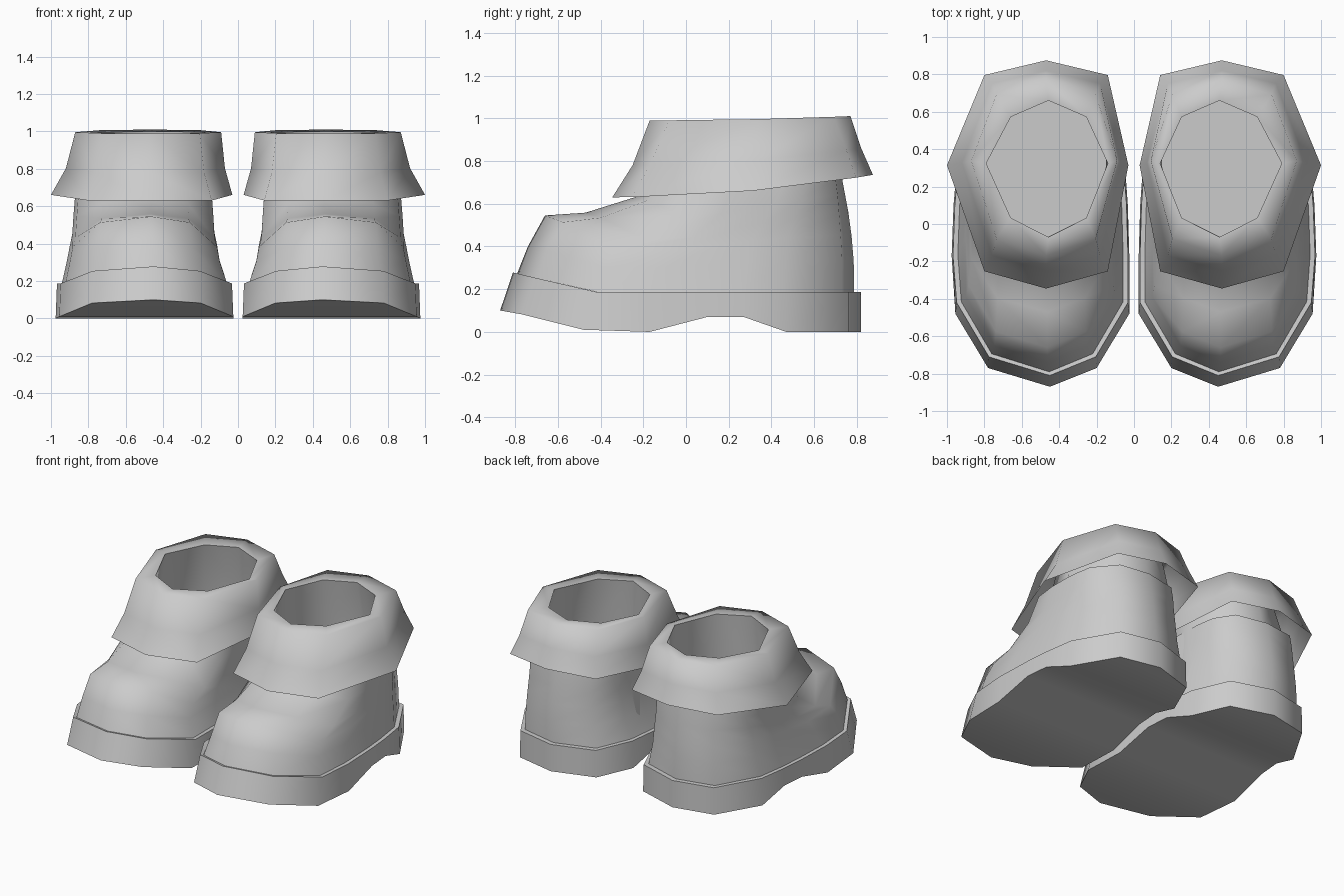
import bpy, math

if "Cube" in bpy.data.objects:
    bpy.data.objects.remove(bpy.data.objects["Cube"], do_unlink=True)

grey = bpy.data.materials.new("light_grey")
grey.use_nodes = True
grey.diffuse_color = (0.6, 0.6, 0.6, 1)
grey.node_tree.nodes["Principled BSDF"].inputs["Base Color"].default_value = (0.6, 0.6, 0.6, 1)


def lerp(a, b, t):
    return a + (b - a) * t


def across(start, n):
    """Strip of faces joining opposite points of a ring that starts at the toe."""
    faces = [(start, start + 1, start + n - 1)]
    for i in range(1, n // 2 - 1):
        faces.append((start + i, start + i + 1, start + n - i - 1, start + n - i))
    faces.append((start + n // 2 - 1, start + n // 2, start + n // 2 + 1))
    return faces


def loft(name, rings, caps=False, angle=180):
    """Skin a stack of rings, then mirror it into the pair."""
    n = len(rings[0])
    verts = [p for ring in rings for p in ring]
    faces = []
    for r in range(len(rings) - 1):
        for i in range(n):
            j = (i + 1) % n
            faces.append((r * n + i, r * n + j, r * n + n + j, r * n + n + i))
    if caps:
        faces += [f[::-1] for f in across(0, n)] + across((len(rings) - 1) * n, n)
    mesh = bpy.data.meshes.new(name)
    mesh.from_pydata(verts, [], faces)
    mesh.materials.append(grey)
    obj = bpy.data.objects.new(name, mesh)
    bpy.context.collection.objects.link(obj)
    bpy.ops.object.select_all(action='DESELECT')
    obj.select_set(True)
    bpy.context.view_layer.objects.active = obj
    bpy.ops.object.shade_smooth_by_angle(angle=math.radians(angle))
    obj.modifiers.new("pair", 'MIRROR').use_axis[0] = True


# Footprint of the left boot, from the toe round the outer side to the heel and back
outline = [(.45, -.87), (.78, -.77), (.955, -.48), (.975, -.17), (.965, .1), (.95, .27),
           (.92, .47), (.75, .76), (.47, .82), (.18, .73), (.07, .48), (.045, .27),
           (.033, .1), (.025, -.17), (.025, -.48), (.20, -.77)]


# Sole: toe spring and arch underneath, raised lip at the toe
def bottom_z(y):
    if y < -.45:
        return .01 + .09 * min(1, (-.48 - y) / .36)
    return .07 if 0 < y < .4 else 0


def top_ring(width, length, toe_shift):
    ring = []
    for x, y in outline:
        y = y * length + (toe_shift if y < -.3 else 0)
        ring.append((.5 + (x - .5) * width, y, .187 + max(0, -.43 - y) * .24))
    return ring


sole_bottom = [(x, y, bottom_z(y)) for x, y in outline]
loft("soles", [sole_bottom, top_ring(.985, 1, .06)], caps=True, angle=62)


# Upper: toe box, instep and ankle as tilted rings of the footprint, drooping at the sides
def upper_ring(fy, fz, by, bz, width, droop):
    ring = []
    for x, y in outline:
        t = (y + .87) / 1.69
        side = (x - .49) / .475
        ring.append((.51 + (x - .5) * width - .03 * (1 - t) * (1 - width),
                     lerp(fy, by, t),
                     lerp(fz, bz, t) - droop * side ** 4 * (1 - t)))
    return ring


upper = [top_ring(.93, .96, .045),
         upper_ring(-.74, .40, .785, .33, .86, .11),
         upper_ring(-.66, .545, .775, .45, .83, .20),
         upper_ring(-.47, .558, .76, .56, .80, .18),
         upper_ring(-.24, .63, .745, .64, .785, .12),
         upper_ring(-.12, .72, .73, .72, .76, .02)]
loft("uppers", upper, angle=75)


# Cuff: flared eight-sided collar with a rolled rim, its hem rising to the back
def cuff_ring(cx, x0, x1, y0, y1, z0, z1, corner=.68, depth=.86):
    ring = []
    mid_y = lerp(y0, y1, .54)
    for i in range(8):
        a = i * math.pi / 4
        sx, sy = math.sin(a), -math.cos(a)
        if i % 2:
            sx, sy = math.copysign(corner, sx), math.copysign(depth, sy)
        mid_x = cx if i % 2 or i % 4 == 0 else (x0 + x1) / 2
        x = mid_x + sx * (x1 - x0) / 2
        y = mid_y + sy * ((y1 - mid_y) if sy > 0 else (mid_y - y0))
        ring.append((x, y, lerp(z0, z1, ((y - y0) / (y1 - y0)) ** 2)))
    return ring


hem = cuff_ring(.47, .03, 1.0, -.345, .875, .63, .735)
mid = cuff_ring(.47, .07, .92, -.25, .82, .78, .86)
rim = cuff_ring(.47, .09, .87, -.17, .77, .99, 1.01, depth=.82)
hole = cuff_ring(.457, .14, .79, -.07, .66, .99, 1.0, corner=.62, depth=.74)
loft("cuffs", [hem, mid, rim, hole])

# Lining: inner wall of the boot, from the cuff down to the insole
ankle = cuff_ring(.48, .14, .84, -.08, .70, .66, .66)
foot = cuff_ring(.48, .11, .87, -.12, .74, .19, .19)
loft("linings", [hole, ankle, foot])
